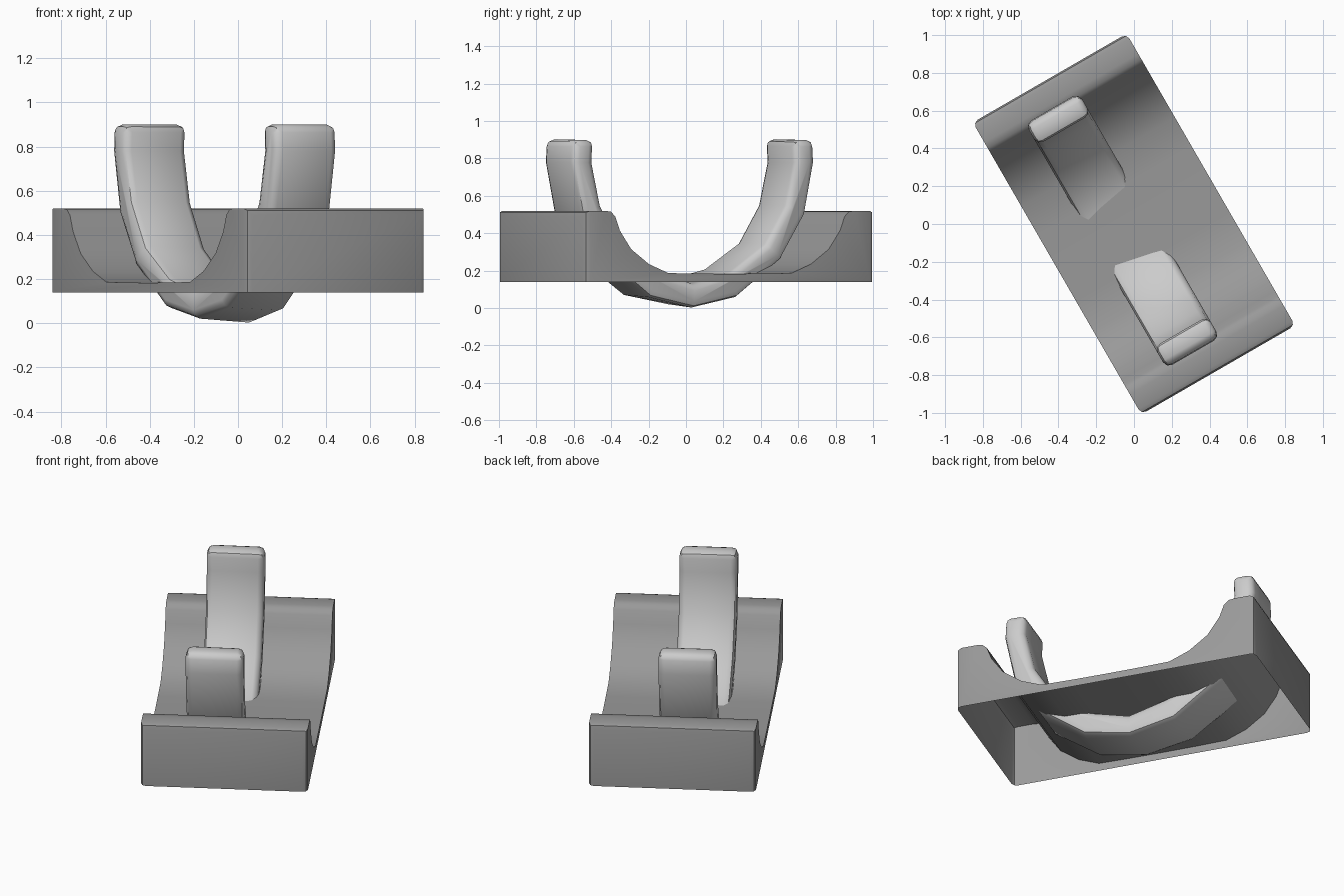
import bpy, bmesh
from mathutils import Matrix
from math import radians, exp

if "Cube" in bpy.data.objects:
    bpy.data.objects.remove(bpy.data.objects["Cube"])

TURN = radians(30)


def prism(outline, x0, x1):
    """Extrude a (y, z) outline between two x planes."""
    bm = bmesh.new()
    a = [bm.verts.new((x0, y, z)) for y, z in outline]
    b = [bm.verts.new((x1, y, z)) for y, z in outline]
    n = len(a)
    for i in range(n):
        j = (i + 1) % n
        bm.faces.new((a[i], a[j], b[j], b[i]))
    bm.faces.new(a[::-1])
    bm.faces.new(b)
    bmesh.ops.recalc_face_normals(bm, faces=bm.faces)
    return bm


def bevel(bm, edges, width):
    bmesh.ops.bevel(bm, geom=edges, offset=width, offset_type='OFFSET',
                    segments=2, profile=0.5, affect='EDGES', clamp_overlap=True)


def finish(bm, name, shade, angle):
    bm.transform(Matrix.Rotation(TURN, 4, 'Z'))
    mesh = bpy.data.meshes.new(name)
    bm.to_mesh(mesh)
    bm.free()
    obj = bpy.data.objects.new(name, mesh)
    bpy.context.collection.objects.link(obj)
    mat = bpy.data.materials.new(name + "_grey")
    mat.diffuse_color = (shade, shade, shade, 1)
    mat.use_nodes = True
    mat.node_tree.nodes["Principled BSDF"].inputs["Base Color"].default_value = mat.diffuse_color
    mesh.materials.append(mat)
    bpy.ops.object.select_all(action='DESELECT')
    obj.select_set(True)
    bpy.context.view_layer.objects.active = obj
    bpy.ops.object.shade_smooth_by_angle(angle=radians(angle))
    return obj


def mirrored(half):
    """Mirror a half profile (starting on the centre line) across y."""
    return [(-y, z) for y, z in half[:0:-1]] + half


# Saddle base: dished block, open underneath
END, WIDE, LOW = 0.892, 0.47, 0.14
dish = [(0, 0.183), (0.2, 0.184), (0.38, 0.187), (0.5, 0.235), (0.61, 0.315),
        (0.68, 0.415), (0.708, 0.49), (0.735, 0.515), (0.77, 0.52), (END, 0.52)]
bm = prism([(-END, LOW)] + mirrored(dish) + [(END, LOW)], -WIDE, WIDE)
bmesh.ops.delete(bm, geom=[f for f in bm.faces if f.normal.z < -0.9], context='FACES_ONLY')
ends = [e for e in bm.edges
        if all(abs(v.co.y) > END - 0.001 for v in e.verts)
        and not all(v.co.z < LOW + 0.001 for v in e.verts)]
bevel(bm, ends, 0.03)
finish(bm, "saddle_base", 0.32, 35)

# Curved cradle: thick U-shaped band with rounded edges
outer = [(0, 0.012), (0.27, 0.065), (0.54, 0.26), (0.69, 0.5), (0.747, 0.78), (0.74, 0.9)]
inner = [(0, 0.14), (0.23, 0.2), (0.445, 0.345), (0.57, 0.55), (0.622, 0.78), (0.615, 0.9)]
CX, HALF = -0.07, 0.163
bm = prism(mirrored(outer) + mirrored(inner)[::-1], CX - HALF, CX + HALF)
bm.normal_update()
rim = [e for e in bm.edges if len(e.link_faces) == 2 and
       (any(abs(f.normal.x) > 0.99 for f in e.link_faces)
        or any(f.normal.z > 0.99 for f in e.link_faces))]
bevel(bm, rim, 0.036)
# slight roll of the lowest part of the band
for v in bm.verts:
    v.co.z -= 0.07 * (v.co.x - CX) * exp(-(v.co.y / 0.4) ** 2)
finish(bm, "curved_cradle", 0.7, 45)
